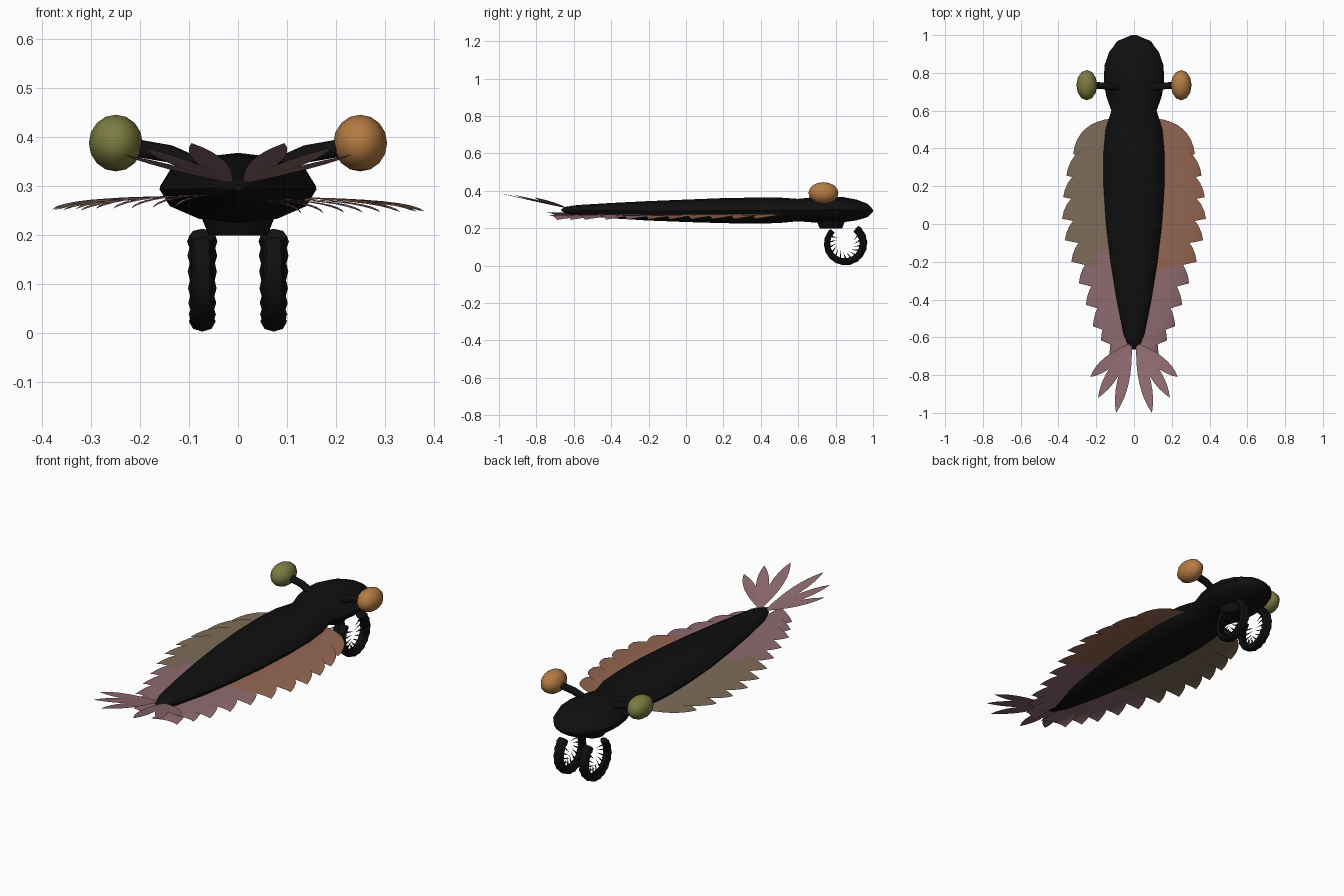
import bpy, bmesh, math
from mathutils import Vector

cube = bpy.data.objects.get("Cube")
if cube:
    bpy.data.objects.remove(cube, do_unlink=True)


def material(name, rgb):
    m = bpy.data.materials.new(name)
    m.use_nodes = True
    m.diffuse_color = (*rgb, 1)
    m.node_tree.nodes["Principled BSDF"].inputs["Base Color"].default_value = (*rgb, 1)
    return m


BLACK = material("shell black", (0.005, 0.005, 0.005))
TAN = material("fin tan", (0.21, 0.15, 0.10))
RUST = material("fin rust", (0.30, 0.135, 0.085))
MAUVE = material("fin mauve", (0.27, 0.145, 0.16))
GREEN = material("eye green", (0.20, 0.20, 0.055))
AMBER = material("eye amber", (0.46, 0.20, 0.055))


def finish(name, bm, mat, angle=50):
    me = bpy.data.meshes.new(name)
    bm.to_mesh(me)
    bm.free()
    me.materials.append(mat)
    ob = bpy.data.objects.new(name, me)
    bpy.context.collection.objects.link(ob)
    bpy.ops.object.select_all(action='DESELECT')
    ob.select_set(True)
    bpy.context.view_layer.objects.active = ob
    bpy.ops.object.shade_smooth_by_angle(angle=math.radians(angle))
    return ob


def loft(bm, path, sizes, sides=12):
    """Skin elliptical rings along a path that lies in a plane of constant x."""
    rings = []
    for i, p in enumerate(path):
        tangent = (path[min(i + 1, len(path) - 1)] - path[max(i - 1, 0)]).normalized()
        across = Vector((1, 0, 0))
        up = across.cross(tangent)
        a, b = sizes[i]
        rings.append([bm.verts.new(p + across * a * math.cos(t) + up * b * math.sin(t))
                      for t in (2 * math.pi * k / sides for k in range(sides))])
    for r, s in zip(rings, rings[1:]):
        for k in range(sides):
            n = (k + 1) % sides
            bm.faces.new((r[k], r[n], s[n], s[k]))
    bm.faces.new(rings[0])
    bm.faces.new(rings[-1])
    bmesh.ops.recalc_face_normals(bm, faces=bm.faces)


def bezier(a, b, c, t):
    return a * (1 - t) ** 2 + b * 2 * t * (1 - t) + c * t * t


def blade(bm, root_a, ctrl_a, tip, ctrl_b, root_b, drop=0.0, steps=8):
    """Thin leaf between two curved edges that meet at the tip."""
    rows = []
    for i in range(steps + 1):
        t = i / steps
        sag = Vector((0, 0, -drop * t * t))
        rows.append((bm.verts.new(bezier(root_a, ctrl_a, tip, t) + sag),
                     bm.verts.new(bezier(root_b, ctrl_b, tip, t) + sag)))
    for (a, b), (c, d) in zip(rows, rows[1:]):
        f = bm.faces.new((a, b, d, c))
        f.normal_update()
        if f.normal.z < 0:
            f.normal_flip()
    bmesh.ops.remove_doubles(bm, verts=list(rows[-1]), dist=1e-5)


# Trunk and head: y, centre z, half width, half height
trunk = [(-0.665, 0.297, 0.012, 0.006), (-0.64, 0.297, 0.032, 0.018), (-0.58, 0.296, 0.056, 0.028),
         (-0.4, 0.294, 0.092, 0.041), (-0.2, 0.293, 0.124, 0.052), (0.0, 0.293, 0.148, 0.060),
         (0.2, 0.294, 0.161, 0.067), (0.38, 0.294, 0.161, 0.070), (0.5, 0.296, 0.150, 0.068),
         (0.6, 0.297, 0.120, 0.060), (0.68, 0.298, 0.148, 0.067), (0.76, 0.299, 0.160, 0.069),
         (0.84, 0.299, 0.156, 0.067), (0.91, 0.297, 0.132, 0.056), (0.97, 0.294, 0.085, 0.036),
         (1.0, 0.293, 0.012, 0.006)]
bm = bmesh.new()
loft(bm, [Vector((0, y, z)) for y, z, _, _ in trunk], [(a, b) for _, _, a, b in trunk])
finish("body", bm, BLACK)

# Round mouth under the head
bm = bmesh.new()
bmesh.ops.create_cone(bm, cap_ends=True, segments=16, radius1=0.06, radius2=0.08, depth=0.05)
bmesh.ops.translate(bm, verts=bm.verts, vec=(0, 0.775, 0.224))
finish("mouth", bm, BLACK, 30)

for side, label, eye_mat in ((1, "left", AMBER), (-1, "right", GREEN)):
    # Eye
    bm = bmesh.new()
    bmesh.ops.create_uvsphere(bm, u_segments=12, v_segments=8, radius=1)
    bmesh.ops.scale(bm, verts=bm.verts, vec=(0.055, 0.08, 0.058))
    bmesh.ops.translate(bm, verts=bm.verts, vec=(side * 0.25, 0.735, 0.388))
    finish(label + "_eye", bm, eye_mat, 60)

    # Eye stalk
    cu = bpy.data.curves.new(label + "_eye_stalk", 'CURVE')
    cu.dimensions = '3D'
    cu.bevel_depth = 0.018
    cu.bevel_resolution = 2
    cu.use_fill_caps = True
    sp = cu.splines.new('POLY')
    sp.points.add(2)
    for pt, (x, y, z) in zip(sp.points, ((0.07, 0.72, 0.335), (0.14, 0.73, 0.366), (0.22, 0.735, 0.38))):
        pt.co = (side * x, y, z, 1)
    cu.materials.append(BLACK)
    bpy.context.collection.objects.link(bpy.data.objects.new(label + "_eye_stalk", cu))

    # Coiled grasping arm, swelling at each segment
    bm = bmesh.new()
    hub = Vector((side * 0.073, 0.85, 0.118))
    path, sizes, rays = [], [], []
    count = 28
    for i in range(count + 1):
        t = i / count
        ang = math.radians(54 - 280 * t)
        ray = Vector((0, math.cos(ang), math.sin(ang)))
        swell = (1.0 if i % 2 else 0.86) * (1.08 - 0.3 * t)
        path.append(hub + ray * (0.099 - 0.004 * t))
        sizes.append((0.029 * swell, 0.021 * swell))
        rays.append(ray)
    loft(bm, path, sizes, 8)
    finish(label + "_grasping_arm", bm, BLACK, 40)

    # Paired spines along the inner edge of the coil
    bm = bmesh.new()
    for i in range(2, count, 2):
        along = (path[i + 1] - path[i]).normalized()
        for lean in (-1, 1):
            base = path[i] - rays[i] * 0.012 + Vector((lean * 0.012, 0, 0))
            tip = base - rays[i] * 0.04 + along * 0.014 + Vector((lean * 0.012, 0, 0))
            ring = [bm.verts.new(base + v) for v in
                    (along * 0.005, Vector((0.005, 0, 0)), along * -0.005, Vector((-0.005, 0, 0)))]
            top = bm.verts.new(tip)
            for k in range(4):
                bm.faces.new((ring[k], ring[(k + 1) % 4], top))
    bmesh.ops.recalc_face_normals(bm, faces=bm.faces)
    finish(label + "_arm_spines", bm, BLACK, 20)

    # Overlapping swimming flaps: tip half span from head to tail
    spans = (0.322, 0.358, 0.375, 0.381, 0.366, 0.332, 0.292, 0.255, 0.218, 0.175, 0.13)
    groups = {"front": bmesh.new(), "rear": bmesh.new()}
    for i, w in enumerate(spans):
        y = 0.37 - 0.114 * i + (0.04 if i > 8 else 0.0) * (i - 8)
        z = 0.277 - side * 0.0006 * i
        root = min(0.11, 0.11 - 0.014 * (i - 4))
        place = lambda x, dy: Vector((side * x, y + dy, z))
        blade(groups["front" if i < 6 else "rear"], place(root, 0.19), place(w * 0.94, 0.17),
              place(w, 0), place(w * 0.8, -0.015), place(root * 0.8, -0.06), 0.027)
    finish(label + "_front_flaps", groups["front"], RUST if side > 0 else TAN)
    finish(label + "_rear_flaps", groups["rear"], MAUVE)

    # Raised tail fan
    bm = bmesh.new()
    base = Vector((side * 0.012, -0.63, 0.305))
    for x, y, z in ((0.095, -1.0, 0.388), (0.19, -0.92, 0.378), (0.232, -0.81, 0.364)):
        tip = Vector((side * x, y, z))
        mid = base.lerp(tip, 0.62)
        span = tip - base
        out = Vector((-span.y, span.x, 0)).normalized() * 0.062
        blade(bm, base, mid + out, tip, mid - out, base)
    bmesh.ops.remove_doubles(bm, verts=bm.verts, dist=1e-5)
    bmesh.ops.recalc_face_normals(bm, faces=bm.faces)
    for f in bm.faces:
        if f.normal.z < 0:
            f.normal_flip()
    finish(label + "_tail_fan", bm, MAUVE)
